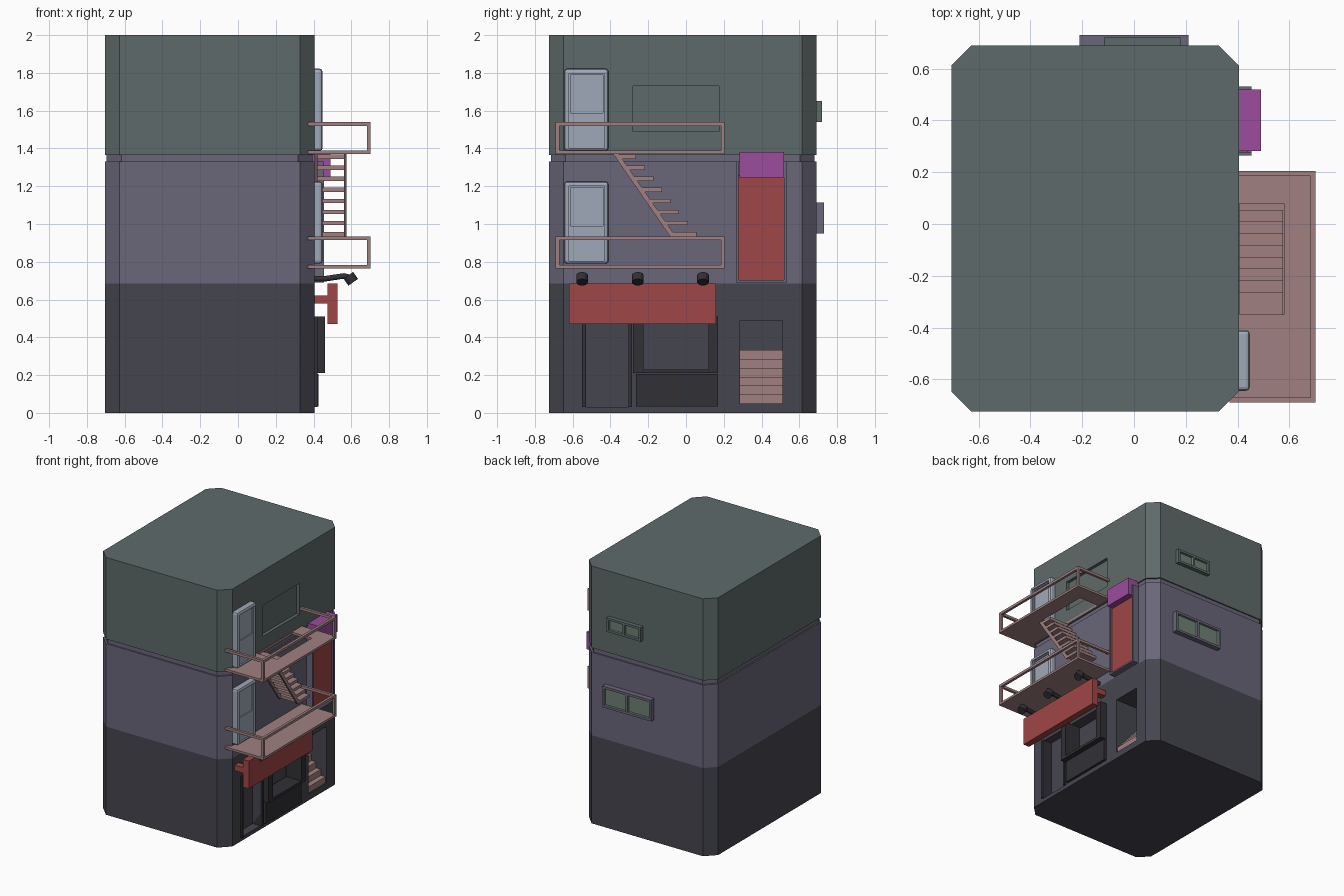
import bpy, bmesh, math
from mathutils import Vector

if "Cube" in bpy.data.objects:
    bpy.data.objects.remove(bpy.data.objects["Cube"])


def mat(name, hexcol):
    def lin(v):
        return v / 12.92 if v <= 0.04045 else ((v + 0.055) / 1.055) ** 2.4
    m = bpy.data.materials.new(name)
    m.diffuse_color = [lin(int(hexcol[i:i + 2], 16) / 255) for i in (0, 2, 4)] + [1]
    m.use_nodes = True
    m.node_tree.nodes["Principled BSDF"].inputs["Base Color"].default_value = m.diffuse_color
    return m


DARK = mat("charcoal", "45454F")
BLACK = mat("black", "303036")
PLUM = mat("plum_grey", "6A6679")
GREEN = mat("green_grey", "5F6A6A")
PINK = mat("dusty_pink", "A08080")
RED = mat("red", "A04646")
PURPLE = mat("purple", "9C4C9C")
BLUE = mat("pale_blue", "A0A9B8")
GLASS = mat("green_glass", "6E8074")


def finish(name, bm, mats):
    bmesh.ops.recalc_face_normals(bm, faces=bm.faces)
    me = bpy.data.meshes.new(name)
    bm.to_mesh(me)
    bm.free()
    for m in mats:
        me.materials.append(m)
    ob = bpy.data.objects.new(name, me)
    bpy.context.collection.objects.link(ob)
    return ob


def add_box(bm, x, y, z):
    vs = bmesh.ops.create_cube(bm, size=1)["verts"]
    for v in vs:
        for i, (a, b) in enumerate((x, y, z)):
            v.co[i] = b if v.co[i] > 0 else a


def boxes(name, m, *dims):
    bm = bmesh.new()
    for d in dims:
        add_box(bm, *d)
    return finish(name, bm, [m])


def cut(ob, m, *dims):
    for d in dims:
        c = boxes("cutter", m, d)
        c.hide_render = True
        mod = ob.modifiers.new("cut", "BOOLEAN")
        mod.operation, mod.solver, mod.object = "DIFFERENCE", "EXACT", c
        mod.material_mode = "TRANSFER"
        bpy.context.view_layer.objects.active = ob
        bpy.ops.object.modifier_apply(modifier=mod.name)
        bpy.data.objects.remove(c)


# Tower body: chamfered outline lofted through height rings, one colour per floor
bm = bmesh.new()
rings = []
for z, s in ((0, 0), (0.685, 0), (1.33, 0), (1.33, 0.01), (1.365, 0.01), (1.365, 0), (2, 0)):
    x0, x1, y0, y1, c = -0.705 + s, 0.405 - s, -0.725 + s, 0.69 - s, 0.077
    pts = [(x0 + c, y0), (x1 - c, y0), (x1, y0 + c), (x1, y1 - c),
           (x1 - c, y1), (x0 + c, y1), (x0, y1 - c), (x0, y0 + c)]
    rings.append([bm.verts.new((x, y, z)) for x, y in pts])
for k, mi in enumerate((0, 1, 1, 1, 2, 2)):
    for i in range(8):
        j = (i + 1) % 8
        bm.faces.new((rings[k][i], rings[k][j], rings[k + 1][j], rings[k + 1][i])).material_index = mi
bm.faces.new(rings[0])
bm.faces.new(rings[-1]).material_index = 2
body = finish("tower_body", bm, [DARK, PLUM, GREEN])
W = 0.405
cut(body, DARK,
    ((0.34, 0.5), (-0.55, -0.305), (0.03, 0.51)),
    ((0.32, 0.5), (-0.28, 0.17), (0.21, 0.51)),
    ((0.15, 0.5), (0.285, 0.51), (0.05, 0.49)))
cut(body, GREEN, ((0.38, 0.5), (-0.28, 0.175), (1.49, 1.73)))

# Shop front: door frame post, serving window frame and counter panel
boxes("shop_door_frame", BLACK, ((0.34, 0.42), (-0.55, -0.53), (0.03, 0.51)),
      ((0.34, 0.42), (-0.305, -0.285), (0.03, 0.51)))
boxes("shop_window_frame", BLACK,
      ((0.33, 0.46), (-0.28, -0.225), (0.21, 0.51)),
      ((0.33, 0.46), (0.12, 0.17), (0.21, 0.51)),
      ((0.33, 0.46), (-0.225, 0.12), (0.21, 0.23)))
boxes("shop_counter_panel", BLACK, ((0.39, 0.425), (-0.265, 0.17), (0.035, 0.205)))

# Indoor steps in the ground floor doorway
boxes("entrance_steps", PINK, *[((0.15, 0.395 - 0.04 * i), (0.285, 0.51), (0.05 + 0.047 * i, 0.097 + 0.047 * i))
                                for i in range(6)])

# Shop sign and brackets
boxes("shop_sign", RED, ((0.475, 0.527), (-0.62, 0.16), (0.47, 0.685)))
boxes("sign_brackets", RED, *[((0.40, 0.48), (y, y + 0.05), (0.578, 0.622)) for y in (-0.62, 0.11)])

# Sign lamps: bent arm with a drum head
for n, y in enumerate((-0.55, -0.255, 0.09)):
    cu = bpy.data.curves.new("lamp_arm", "CURVE")
    cu.dimensions, cu.bevel_depth, cu.bevel_resolution, cu.use_fill_caps = "3D", 0.017, 1, True
    sp = cu.splines.new("POLY")
    path = [(0.40, 0.71), (0.46, 0.71), (0.56, 0.725), (0.60, 0.715)]
    sp.points.add(len(path) - 1)
    for p, (x, z) in zip(sp.points, path):
        p.co = (x, y, z, 1)
    cu.materials.append(BLACK)
    bpy.context.collection.objects.link(bpy.data.objects.new(f"lamp_arm_{n}", cu))
    bpy.ops.mesh.primitive_cylinder_add(vertices=12, radius=0.031, depth=0.045,
                                        location=(0.597, y, 0.71), rotation=(0, math.radians(-35), 0))
    head = bpy.context.object
    head.name = f"lamp_head_{n}"
    head.data.materials.append(BLACK)

# Balconies with railings; the upper one has a stair opening
for n, z in enumerate((0.765, 1.37)):
    floor = boxes(f"balcony_floor_{n}", PINK, ((0.37, 0.702), (-0.69, 0.205), (z, z + 0.018)))
    if n:
        cut(floor, PINK, ((W + 0.003, 0.58), (-0.35, 0.08), (z - 0.1, z + 0.1)))
    t = (z + 0.15, z + 0.17)
    boxes(f"balcony_railing_{n}", PINK,
          ((0.682, 0.702), (-0.69, 0.205), t),
          ((0.37, 0.682), (-0.69, -0.67), t), ((0.37, 0.682), (0.185, 0.205), t),
          *[((0.682, 0.702), (y, y + 0.02), (z + 0.018, z + 0.15)) for y in (-0.69, 0.185)])

# Outer staircase: open treads and two slanted stringers
boxes("stair_treads", PINK, *[((W, 0.575), (-0.07 - 0.0415 * i, 0.055 - 0.0455 * i),
                               (0.935 + 0.0585 * i, 0.958 + 0.0585 * i)) for i in range(8)])
bm = bmesh.new()
prof = [(-0.055, 0.935), (-0.085, 0.935), (-0.385, 1.37), (-0.355, 1.37)]
for x in (W, 0.56):
    f = bm.faces.new([bm.verts.new((x, y, z)) for y, z in prof])
    ext = bmesh.ops.extrude_face_region(bm, geom=[f])["geom"]
    bmesh.ops.translate(bm, vec=Vector((0.015, 0, 0)),
                        verts=[g for g in ext if isinstance(g, bmesh.types.BMVert)])
finish("stair_stringers", bm, [PINK])

# Balcony doors: bevelled slab, recessed leaf and a window pane
for n, z in enumerate((0.79, 1.387)):
    door = boxes(f"balcony_door_{n}", BLUE, ((0.39, 0.448), (-0.645, -0.41), (z, z + 0.435)))
    bev = door.modifiers.new("bevel", "BEVEL")
    bev.width, bev.segments = 0.016, 2
    bpy.context.view_layer.objects.active = door
    bpy.ops.object.modifier_apply(modifier="bevel")
    cut(door, BLUE, ((0.436, 0.5), (-0.62, -0.432), (z + 0.015, z + 0.41)),
        ((0.428, 0.5), (-0.612, -0.44), (z + 0.2, z + 0.402)))

# Tall shutter with frame and purple box above
boxes("shutter_frame", PLUM,
      ((0.39, 0.455), (0.265, 0.278), (0.69, 1.33)), ((0.39, 0.455), (0.518, 0.531), (0.69, 1.33)),
      ((0.39, 0.455), (0.278, 0.518), (0.69, 0.703)))
boxes("red_shutter", RED, ((0.39, 0.44), (0.278, 0.518), (0.703, 1.26)))
boxes("shutter_box", PURPLE, ((0.39, 0.49), (0.282, 0.52), (1.245, 1.38)))

# Rear windows: two panes in a projecting frame
for name, m, x0, x1, z0, z1, y in (("rear_window_lower", PLUM, -0.21, 0.21, 0.95, 1.115, 0.73),
                                   ("rear_window_upper", GREEN, -0.115, 0.18, 1.54, 1.65, 0.72)):
    frame = boxes(name, m, ((x0, x1), (0.68, y), (z0, z1)))
    xm, b = (x0 + x1) / 2, 0.018
    panes = [(x0 + b, xm - b / 2), (xm + b / 2, x1 - b)]
    cut(frame, GLASS, *[(p, (y - 0.018, 0.8), (z0 + b, z1 - b)) for p in panes])
